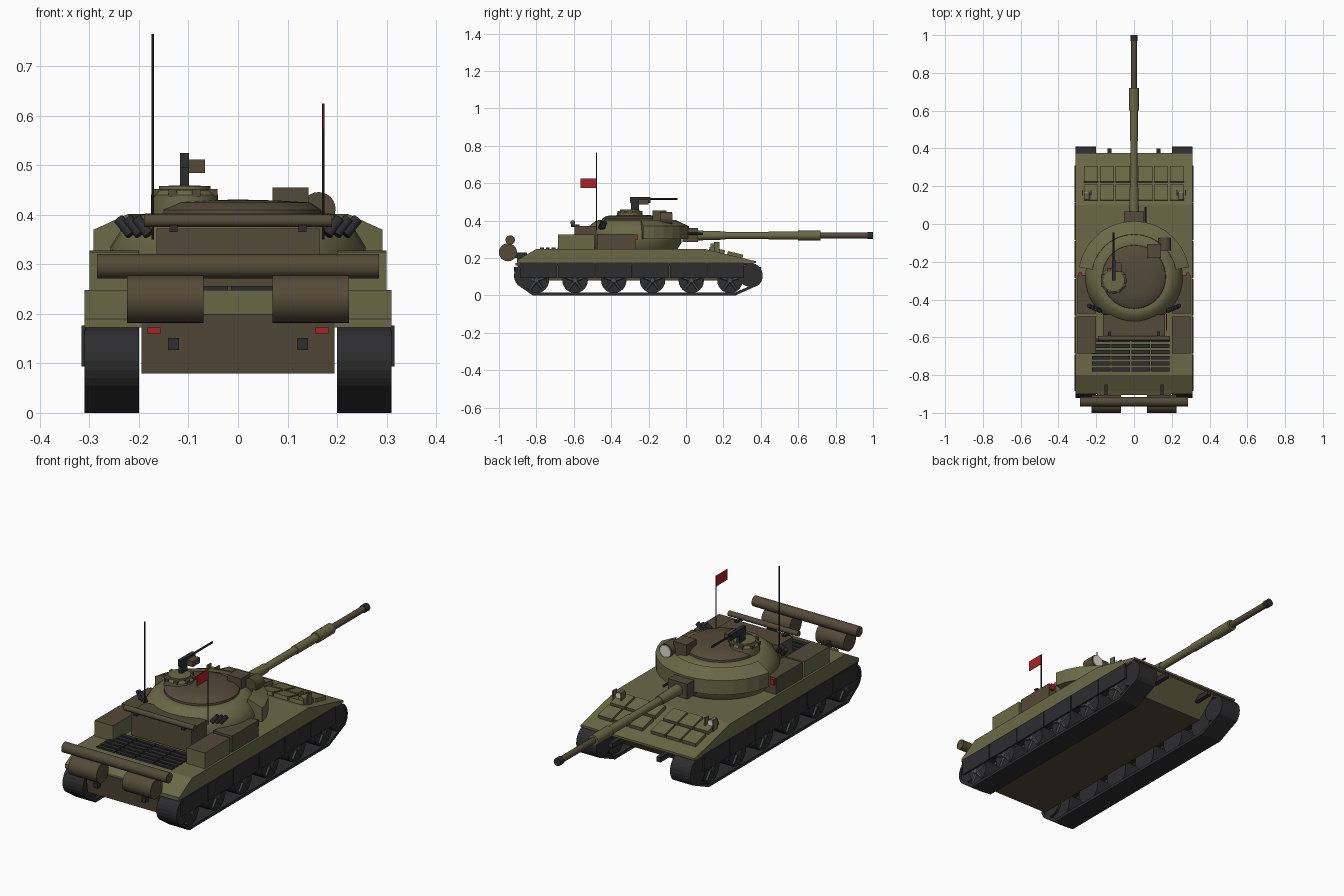
import bpy, bmesh, math
from math import sin, cos, pi, radians
from mathutils import Vector, Matrix

if "Cube" in bpy.data.objects:
    bpy.data.objects.remove(bpy.data.objects["Cube"], do_unlink=True)


def material(name, r, g, b):
    m = bpy.data.materials.new(name)
    m.use_nodes = True
    m.diffuse_color = (r, g, b, 1)
    bsdf = m.node_tree.nodes["Principled BSDF"]
    bsdf.inputs["Base Color"].default_value = (r, g, b, 1)
    bsdf.inputs["Roughness"].default_value = 0.8
    return m


OLIVE = material("olive", .145, .14, .062)
BROWN = material("brown", .088, .068, .04)
BLACK = material("rubber black", .026, .026, .028)
STEEL = material("wheel grey", .075, .085, .085)
RED = material("red", .42, .016, .018)
WHITE = material("lamp white", .75, .72, .62)


def finish(name, bm, mat, smooth=False):
    bmesh.ops.recalc_face_normals(bm, faces=bm.faces)
    me = bpy.data.meshes.new(name)
    bm.to_mesh(me)
    bm.free()
    ob = bpy.data.objects.new(name, me)
    bpy.context.collection.objects.link(ob)
    me.materials.append(mat)
    if smooth:
        bpy.ops.object.select_all(action='DESELECT')
        ob.select_set(True)
        bpy.context.view_layer.objects.active = ob
        bpy.ops.object.shade_smooth_by_angle(angle=radians(35))
    return ob


def box(name, x, y, z, mat, rot_x=0):
    """Box from three (low, high) ranges, turned about its own centre."""
    bm = bmesh.new()
    size = [b - a for a, b in (x, y, z)]
    mid = Vector([(a + b) / 2 for a, b in (x, y, z)])
    bmesh.ops.create_cube(bm, size=1, matrix=Matrix.Translation(mid)
                          @ Matrix.Rotation(rot_x, 4, 'X') @ Matrix.Diagonal((*size, 1)))
    return finish(name, bm, mat)


def rod(name, a, b, r, mat, r2=None, sides=24):
    """Cylinder or cone between two points."""
    a, b = Vector(a), Vector(b)
    bm = bmesh.new()
    turn = (b - a).to_track_quat('Z', 'Y').to_matrix().to_4x4()
    bmesh.ops.create_cone(bm, cap_ends=True, segments=sides, radius1=r, radius2=r if r2 is None else r2,
                          depth=(b - a).length, matrix=Matrix.Translation((a + b) / 2) @ turn)
    return finish(name, bm, mat, True)


def prism(name, outline, x0, x1, mat):
    """Side outline of (y, z) points drawn across from x0 to x1."""
    bm = bmesh.new()
    face = bm.faces.new([bm.verts.new((x0, y, z)) for y, z in outline])
    new = bmesh.ops.extrude_face_region(bm, geom=[face])["geom"]
    bmesh.ops.translate(bm, vec=(x1 - x0, 0, 0), verts=[v for v in new if isinstance(v, bmesh.types.BMVert)])
    return finish(name, bm, mat)


def lathe(name, profile, centre, mat, steps=40):
    """Turn (radius, z) points about a vertical axis."""
    bm = bmesh.new()
    vs = [bm.verts.new((r, 0, z)) for r, z in profile]
    es = [bm.edges.new(p) for p in zip(vs, vs[1:])]
    bmesh.ops.spin(bm, geom=vs + es, axis=(0, 0, 1), cent=(0, 0, 0), angle=2 * pi, steps=steps)
    bmesh.ops.remove_doubles(bm, verts=bm.verts, dist=1e-5)
    bmesh.ops.translate(bm, vec=(*centre, 0), verts=bm.verts)
    return finish(name, bm, mat, True)


def track_outline(shrink):
    r = .07 - shrink
    rear = [(-.85 + r * cos(t), .105 + r * sin(t)) for t in [radians(90 + 15 * i) for i in range(10)]]
    front = [(.34 + r * cos(t), .105 + r * sin(t)) for t in [radians(-45 + 15 * i) for i in range(10)]]
    return rear + [(-.82 + shrink / 2, shrink), (.265 - shrink / 2, shrink)] + front


def track(name, x0, x1):
    bm = bmesh.new()
    rings = [[bm.verts.new((x, y, z)) for y, z in track_outline(s)]
             for x, s in ((x0, 0), (x1, 0), (x1, .014), (x0, .014))]
    n = len(rings[0])
    for k in range(4):
        a, b = rings[k], rings[(k + 1) % 4]
        for i in range(n):
            j = (i + 1) % n
            bm.faces.new((a[i], a[j], b[j], b[i]))
    return finish(name, bm, BLACK)


# Hull: wide upper body and narrow lower tub with an olive nose plate
prism("upper_hull", [(-.9, .172), (-.9, .19), (-.8, .248), (.1, .248), (.375, .182), (.375, .172)], -.31, .31, OLIVE)
tub = prism("lower_hull", [(-.89, .08), (-.905, .2), (.365, .18), (.25, .08)], -.195, .195, BROWN)
tub.data.materials.append(OLIVE)
for p in tub.data.polygons:
    if p.normal.y > .3:
        p.material_index = 1

# Running gear
for s, side in ((1, "left"), (-1, "right")):
    track(side + "_track", s * .2, s * .31)
    for y in (-.85, .34):
        rod(side + "_end_wheel", (s * .203, y, .105), (s * .307, y, .105), .058, BLACK)
    for i in range(6):
        y = -.8 + i * .207
        rod(side + "_road_wheel", (s * .215, y, .08), (s * .3, y, .08), .068, BLACK)
        rod(side + "_wheel_hub", (s * .3, y, .08), (s * .31, y, .08), .018, STEEL, .012, 12)
        for k in range(5):
            t = radians(90 + 72 * k)
            rod(side + "_wheel_spoke", (s * .3, y, .08),
                (s * .3, y + .058 * cos(t), .08 + .058 * sin(t)), .009, STEEL, .007, 6)
    for i in range(6):
        y = -.885 + i * .2
        box(side + "_skirt_panel", sorted((s * .308, s * .316)), (y, y + .195), (.094, .176), BLACK)

    # Stowage boxes along the fenders
    rear_box = box(side + "_rear_box", sorted((s * .2, s * .3)), (-.685, -.49), (.24, .325), OLIVE)
    rear_box.data.materials.append(BROWN)
    for p in rear_box.data.polygons:
        p.material_index = int(p.normal.z > .5)
    box(side + "_side_box", sorted((s * .2, s * .3)), (-.475, -.27), (.24, .328), BROWN)
    box(side + "_marker_lamp", sorted((s * .275, s * .295)), (-.27, -.258), (.295, .325), RED)

    # Rear fuel drum, lamps and hooks
    rod(side + "_fuel_drum", (s * .07, -.952, .23), (s * .224, -.952, .23), .048, BROWN, sides=32)
    box(side + "_drum_bracket", sorted((s * .14, s * .155)), (-.94, -.85), (.2, .23), BLACK)
    box(side + "_tail_lamp", sorted((s * .157, s * .183)), (-.912, -.89), (.16, .172), RED)
    box(side + "_rear_hook", sorted((s * .119, s * .141)), (-.92, -.88), (.127, .151), BLACK)
    box(side + "_front_hook", sorted((s * .119, s * .141)), (.3, .4), (.127, .151), BLACK)

    # Headlight with guard
    rod(side + "_headlight", (s * .25, .13, .262), (s * .25, .165, .262), .016, OLIVE)
    rod(side + "_headlight_lens", (s * .25, .165, .262), (s * .25, .17, .262), .014, WHITE)
    for x in (.228, .272):
        box(side + "_lamp_guard", sorted((s * (x - .003), s * (x + .003))), (.15, .18), (.225, .285), OLIVE)

    # Smoke launchers angled outward
    for i in range(3):
        x, y = .18 + i * .018, -.46 + i * .008
        rod(side + "_smoke_tube", (s * x, y, .36), (s * (x + .025), y + .012, .392), .011, BLACK, sides=12)

    # Armour bricks on the glacis, three columns each side
    for col in range(3):
        for y in (.165, .262):
            z = .248 - (y - .1) * .24
            x = .022 + col * .084
            box(side + "_armour_brick", sorted((s * x, s * (x + .075))), (y - .042, y + .042),
                (z - .01, z + .018), OLIVE, -.235)

# Engine deck grille
for row in range(6):
    for col in range(4):
        x = -.222 + col * .104
        y = -.78 + row * .031
        box("grille_slat", (x, x + .098), (y, y + .02), (.245, .256), BLACK)

# Rear log on the drums
rod("rear_log", (-.285, -.94, .296), (.285, -.94, .296), .025, BROWN)

# Turret body, roof and cheek armour
C = (0, -.28)
lathe("turret_body", [(0, .24), (.23, .24), (.255, .28), (.258, .335), (.235, .372), (.205, .397),
                      (.185, .403), (.165, .4), (0, .4)], C, OLIVE)
lathe("turret_roof", [(.17, .39), (.168, .41), (.145, .425), (.08, .429), (0, .431)], C, BROWN)
bm = bmesh.new()
section = [(.22, .3), (.296, .3), (.296, .37), (.225, .402)]
rings = []
for i in range(15):
    t = radians(10 + i * 160 / 14)
    rings.append([bm.verts.new((r * cos(t), C[1] + r * sin(t), z)) for r, z in section])
for a, b in zip(rings, rings[1:]):
    for k in range(4):
        bm.faces.new((a[k], a[k - 1], b[k - 1], b[k]))
bm.faces.new(rings[0])
bm.faces.new(rings[-1])
finish("cheek_armour", bm, OLIVE)

# Turret rear bin and roll
box("rear_bin", (-.165, .165), (-.595, -.48), (.255, .372), BROWN)
rod("bin_roll", (-.19, -.606, .388), (.19, -.606, .388), .013, BROWN, sides=12)
for x in (-.13, .13):
    box("roll_strap", (x - .008, x + .008), (-.615, -.57), (.365, .38), BLACK)

# Main gun
box("mantlet", (-.052, .052), (-.02, .065), (.285, .36), BROWN)
barrel = [(.0, .21, .028, .022, OLIVE), (.21, .44, .018, .018, OLIVE), (.44, .6, .021, .021, OLIVE),
          (.6, .72, .026, .026, OLIVE), (.72, .975, .015, .015, BROWN), (.97, 1.0, .019, .019, BLACK)]
for y0, y1, r0, r1, mat in barrel:
    rod("gun_barrel", (0, y0, .32), (0, y1, .32), r0, mat, r1)
rod("coaxial_gun", (.06, 0, .33), (.06, .09, .33), .006, BLACK, sides=10)

# Commander's cupola with periscopes
K = (-.108, -.3)
lathe("cupola", [(.068, .39), (.068, .44), (.058, .45), (.052, .451), (.052, .458), (0, .46)], K, OLIVE, 28)
for i in range(8):
    t = pi / 4 * (i + .5)
    x, y = K[0] + .062 * cos(t), K[1] + .062 * sin(t)
    box("periscope", (x - .009, x + .009), (y - .009, y + .009), (.437, .452), BROWN)

# Roof machine gun
box("gun_mount", (-.117, -.099), (-.295, -.25), (.455, .5), BLACK)
box("gun_receiver", (-.117, -.099), (-.3, -.19), (.495, .525), BLACK)
rod("gun_tube", (-.108, -.2, .516), (-.108, -.045, .516), .005, BLACK, sides=10)
box("ammo_box", (-.1, -.067), (-.255, -.2), (.485, .512), BROWN)

# Searchlight and sight box
rod("searchlight", (.163, -.14, .412), (.163, -.075, .412), .034, BROWN)
rod("searchlight_lens", (.163, -.075, .412), (.163, -.071, .412), .029, WHITE)
box("sight_box", (.07, .142), (-.18, -.105), (.39, .455), BROWN)

# Antennas and pennant
for x, top in ((-.172, .765), (.172, .625)):
    rod("antenna", (x, -.478, .35), (x, -.478, top), .0028, BLACK, sides=8)
box("pennant", (.1705, .1735), (-.565, -.478), (.573, .625), RED)
